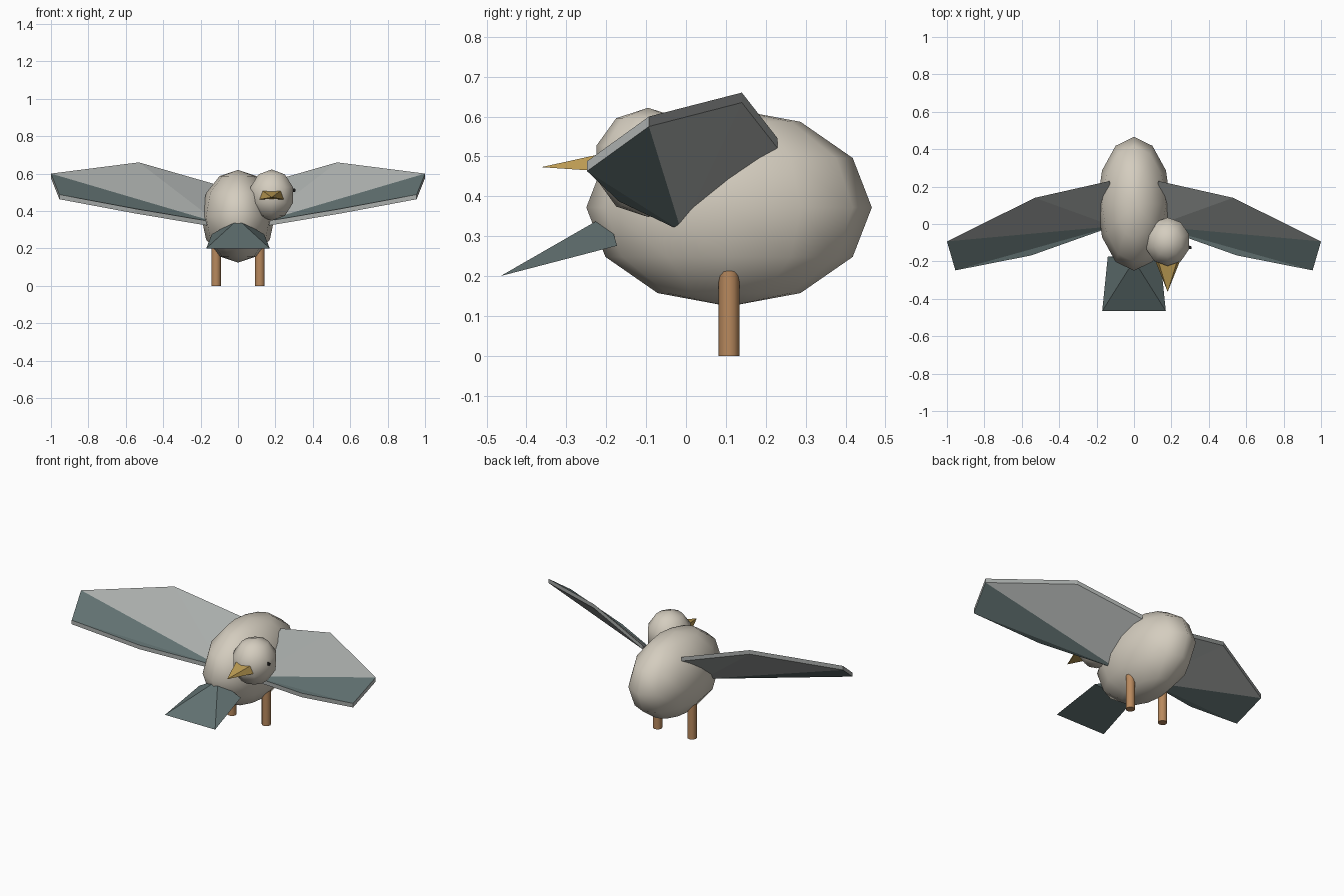
import bpy
import bmesh
from mathutils import Matrix, Vector

cube = bpy.data.objects.get("Cube")
if cube:
    bpy.data.objects.remove(cube, do_unlink=True)


def material(name, rgb):
    mat = bpy.data.materials.new(name)
    mat.use_nodes = True
    colour = (*rgb, 1.0)
    mat.diffuse_color = colour
    mat.node_tree.nodes["Principled BSDF"].inputs["Base Color"].default_value = colour
    return mat


cream = material("cream_feathers", (0.66, 0.61, 0.52))
grey = material("grey_feathers", (0.40, 0.42, 0.41))
slate = material("slate_feathers", (0.12, 0.165, 0.165))
ochre = material("ochre_beak", (0.52, 0.34, 0.09))
brown = material("brown_legs", (0.48, 0.25, 0.11))
black = material("black_eye", (0.01, 0.01, 0.01))


def finish(name, bm, mats, smooth=False):
    bmesh.ops.recalc_face_normals(bm, faces=bm.faces)
    mesh = bpy.data.meshes.new(name)
    bm.to_mesh(mesh)
    bm.free()
    for mat in mats:
        mesh.materials.append(mat)
    for poly in mesh.polygons:
        poly.use_smooth = smooth
    obj = bpy.data.objects.new(name, mesh)
    bpy.context.collection.objects.link(obj)
    return obj


def ellipsoid(name, centre, radii, segments, rings, mat):
    bm = bmesh.new()
    place = Matrix.Translation(centre) @ Matrix.Diagonal((*radii, 1))
    bmesh.ops.create_uvsphere(bm, u_segments=segments, v_segments=rings,
                              radius=1, matrix=place)
    return finish(name, bm, [mat], smooth=True)


def hull(name, points, mat):
    bm = bmesh.new()
    verts = [bm.verts.new(p) for p in points]
    bmesh.ops.convex_hull(bm, input=verts)
    return finish(name, bm, [mat])


# Body and head
ellipsoid("body", (0, 0.108, 0.372), (0.197, 0.358, 0.248), 12, 6, cream)
ellipsoid("head", (0.18, -0.095, 0.485), (0.126, 0.136, 0.137), 10, 5, cream)

# Beak: a flattened pyramid
hull("beak", [(0.18, -0.363, 0.473),
              (0.13, -0.2, 0.509), (0.23, -0.2, 0.509),
              (0.115, -0.2, 0.462), (0.245, -0.2, 0.462)], ochre)

# Eye: a tiny cone on the head's side
bm = bmesh.new()
bmesh.ops.create_cone(bm, cap_ends=True, segments=3, radius1=0.016,
                      radius2=0.008, depth=0.025,
                      matrix=Matrix.Translation((0.296, -0.128, 0.511))
                      @ Matrix.Rotation(1.57, 4, "Y"))
finish("eye", bm, [black])

# Tail: a fanned wedge with a ridge
hull("tail", [(0, -0.195, 0.355),
              (-0.14, -0.173, 0.276), (0.14, -0.173, 0.276),
              (-0.17, -0.465, 0.2), (0.17, -0.465, 0.2)], slate)


# Wing: a creased sheet with a slate front panel, extruded downwards
def wing(name, side):
    outline = {
        "root_front": (0.11, -0.012, 0.338),
        "root_back": (0.13, 0.23, 0.545),
        "mid_back": (0.53, 0.14, 0.66),
        "tip_back": (1.0, -0.093, 0.6),
        "tip_front": (0.955, -0.248, 0.488),
        "mid_front": (0.55, -0.168, 0.412),
    }
    bm = bmesh.new()
    v = {k: bm.verts.new((side * x, y, z)) for k, (x, y, z) in outline.items()}
    panels = [("root_front", "root_back", "mid_back"),
              ("root_front", "mid_back", "tip_back"),
              ("root_front", "tip_back", "tip_front"),
              ("root_front", "tip_front", "mid_front")]
    for i, corners in enumerate(panels):
        face = bm.faces.new([v[c] for c in corners])
        face.material_index = int(i >= 2)
    copy = bmesh.ops.duplicate(bm, geom=bm.verts[:] + bm.edges[:] + bm.faces[:])
    lower = [g for g in copy["geom"] if isinstance(g, bmesh.types.BMVert)]
    bmesh.ops.translate(bm, verts=lower, vec=Vector((0, 0, -0.025)))
    rim = [e for e in bm.edges if e.is_boundary]
    walls = bmesh.ops.bridge_loops(bm, edges=rim)["faces"]
    for face in walls:
        face.material_index = 0
    return finish(name, bm, [grey, slate])


# Legs: slim round posts running up into the body
def leg(name, side):
    bm = bmesh.new()
    bmesh.ops.create_cone(bm, cap_ends=True, segments=12, radius1=0.026,
                          radius2=0.026, depth=0.24,
                          matrix=Matrix.Translation((side * 0.117, 0.108, 0.12)))
    obj = finish(name, bm, [brown], smooth=True)
    for poly in obj.data.polygons:
        poly.use_smooth = abs(poly.normal.z) < 0.5


for label, side in (("left", 1), ("right", -1)):
    wing(label + "_wing", side)
    leg(label + "_leg", side)
